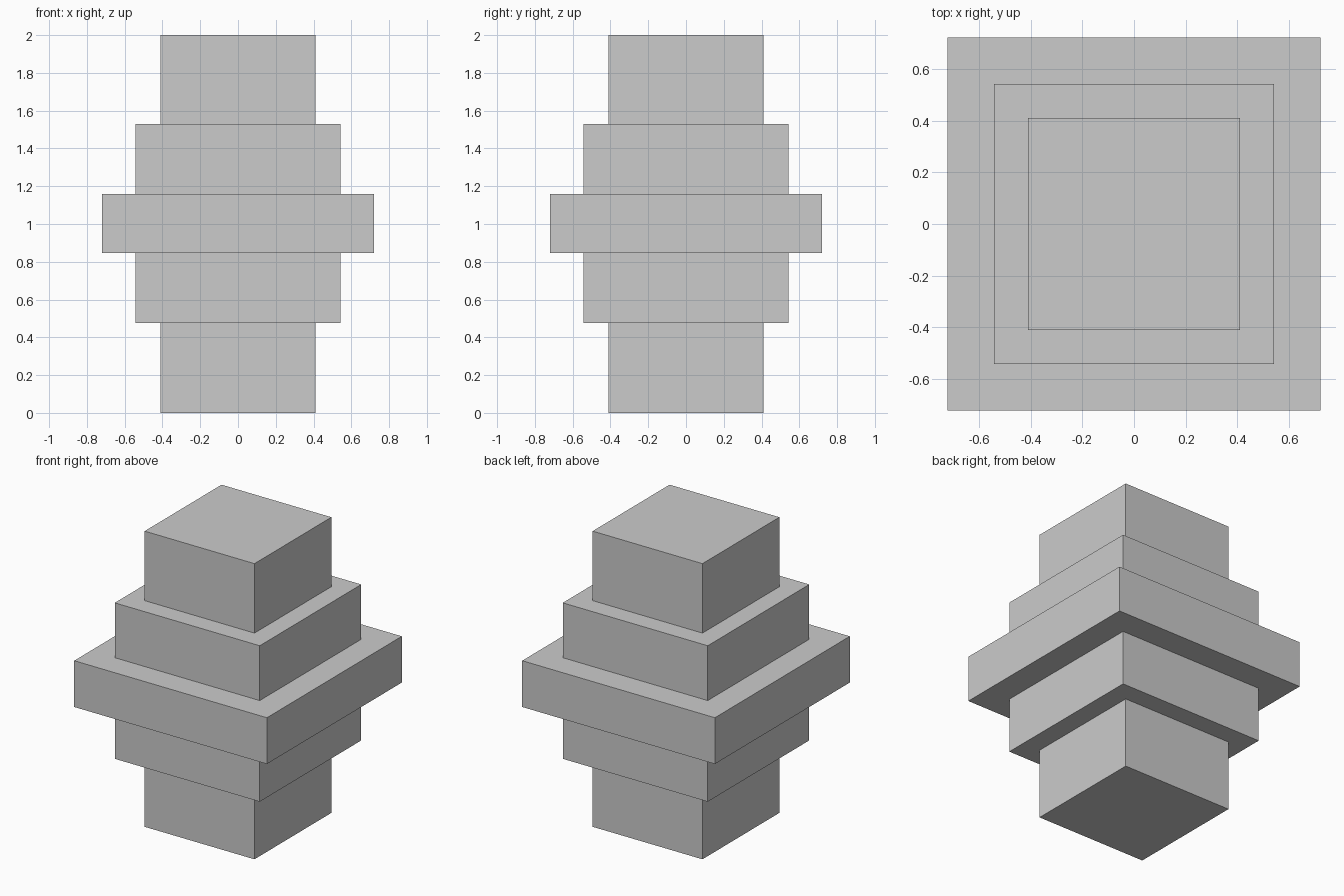
import bpy, bmesh

if "Cube" in bpy.data.objects:
    bpy.data.objects.remove(bpy.data.objects["Cube"])

# Stepped square profile from bottom to top: (half width, height)
PROFILE = [
    (0.411, 0.0), (0.411, 0.475),
    (0.5425, 0.475), (0.5425, 0.846),
    (0.721, 0.846), (0.721, 1.159),
    (0.5425, 1.159), (0.5425, 1.53),
    (0.411, 1.53), (0.411, 2.0),
]
CORNERS = [(-1, -1), (1, -1), (1, 1), (-1, 1)]


def stepped_block(name, profile):
    bm = bmesh.new()
    rings = [[bm.verts.new((sx * w, sy * w, z)) for sx, sy in CORNERS]
             for w, z in profile]
    # Walls and ledges between neighbouring rings
    for low, high in zip(rings, rings[1:]):
        for i in range(4):
            j = (i + 1) % 4
            bm.faces.new((low[i], low[j], high[j], high[i]))
    # Bottom and top caps
    bm.faces.new(rings[0][::-1])
    bm.faces.new(rings[-1])
    bmesh.ops.recalc_face_normals(bm, faces=bm.faces)
    mesh = bpy.data.meshes.new(name)
    bm.to_mesh(mesh)
    bm.free()
    obj = bpy.data.objects.new(name, mesh)
    bpy.context.collection.objects.link(obj)
    return obj


# Five square tiers, widest in the middle, as one closed solid
stepped_block("stepped_block", PROFILE)
